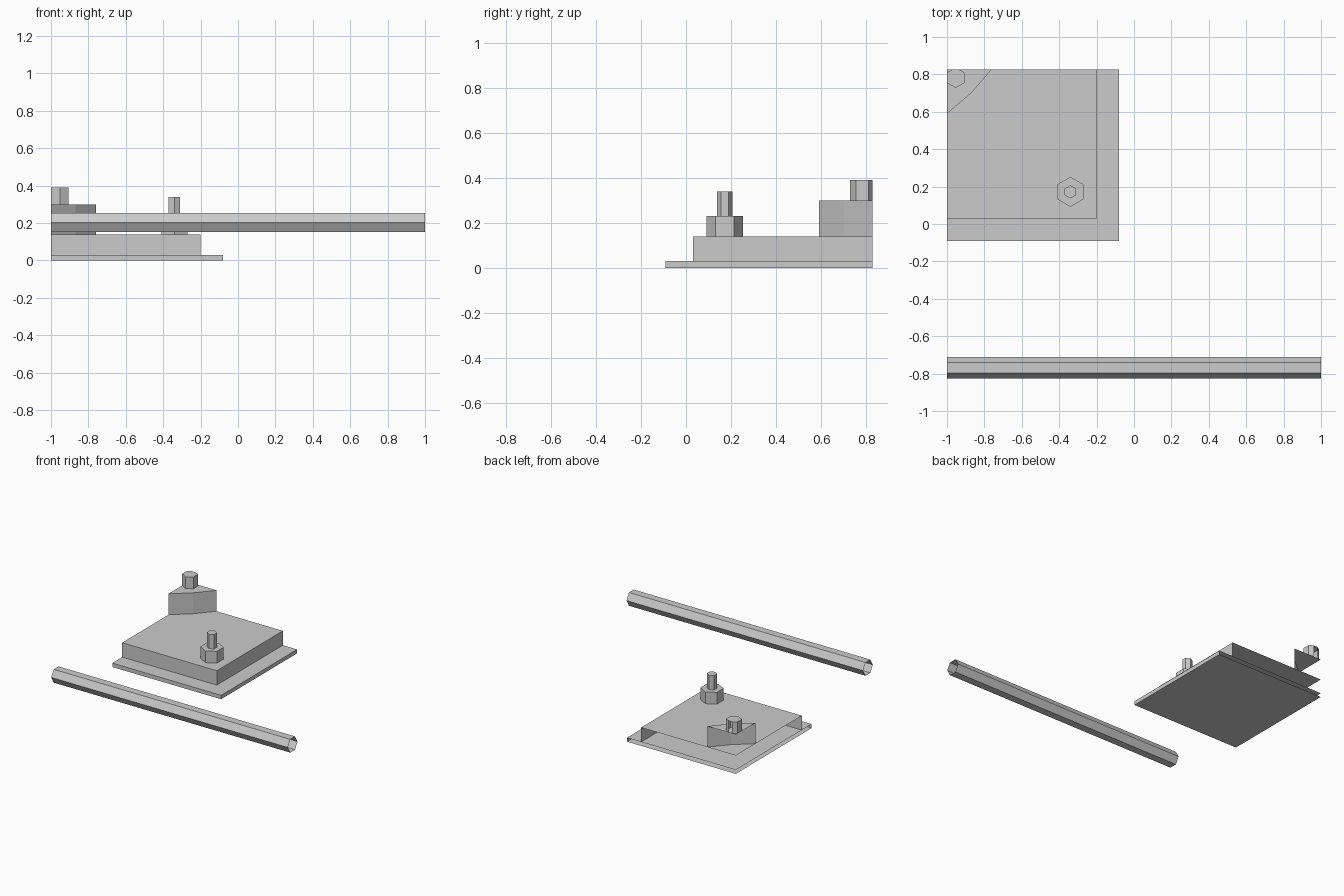
import bpy, bmesh, math

if "Cube" in bpy.data.objects:
    bpy.data.objects.remove(bpy.data.objects["Cube"])

grey = bpy.data.materials.new("plain grey")
grey.diffuse_color = (0.6, 0.6, 0.6, 1)
grey.use_nodes = True
grey.node_tree.nodes["Principled BSDF"].inputs["Base Color"].default_value = grey.diffuse_color

L, B = -1.0, 0.827  # left and back cut planes


def prism(name, pts, z0, z1, closed_walls=None, bottom=False, caps=True, place=None):
    """Extrude a counter-clockwise outline; only the listed walls are built."""
    bm = bmesh.new()
    n = len(pts)
    lo = [bm.verts.new((x, y, z0)) for x, y in pts]
    hi = [bm.verts.new((x, y, z1)) for x, y in pts]
    for i in range(n) if closed_walls is None else closed_walls:
        j = (i + 1) % n
        bm.faces.new((lo[i], lo[j], hi[j], hi[i]))
    if caps:
        bm.faces.new(hi)
    if bottom:
        bm.faces.new(lo[::-1])
    bmesh.ops.delete(bm, geom=[v for v in bm.verts if not v.link_faces], context='VERTS')
    me = bpy.data.meshes.new(name)
    bm.to_mesh(me)
    bm.free()
    me.materials.append(grey)
    ob = bpy.data.objects.new(name, me)
    bpy.context.collection.objects.link(ob)
    if place:
        ob.location, ob.rotation_euler = place
    return ob


def hexagon(cx, cy, r, start=30):
    return [(cx + r * math.cos(math.radians(start + 60 * i)),
             cy + r * math.sin(math.radians(start + 60 * i))) for i in range(6)]


# stepped base, open on the left and back cut planes
prism("base_plate", [(L, -0.09), (-0.08, -0.09), (-0.08, B), (L, B)], 0, 0.03, (0, 1), bottom=True)
prism("base_block", [(L, 0.03), (-0.2, 0.03), (-0.2, B), (L, B)], 0.03, 0.14, (0, 1))

# raised corner column, open on the cut planes
prism("corner_column", [(L, 0.59), (-0.87, 0.70), (-0.76, B), (L, B)], 0.14, 0.30, (0, 1))

# anchor nut and bolt
prism("anchor_nut", hexagon(-0.34, 0.172, 0.08), 0.14, 0.23)
prism("anchor_bolt", hexagon(-0.34, 0.172, 0.035), 0.23, 0.34)

# corner bolt, sliced by the back plane
h = hexagon(-0.953, 0.782, 0.0545)
slice_x = (B - h[0][1]) / (h[1][1] - h[0][1]) * 0.0472
outline = [h[2], h[3], h[4], h[5], h[0], (h[0][0] - slice_x, B), (h[2][0] + slice_x, B)]
prism("corner_bolt", outline, 0.30, 0.39, (0, 1, 2, 3, 4, 6))

# long hexagonal tube with open ends
prism("rail_tube", hexagon(0, 0, 0.0585, 30), -1, 1, caps=False,
      place=((0, -0.7685, 0.202), (0, math.pi / 2, 0)))
